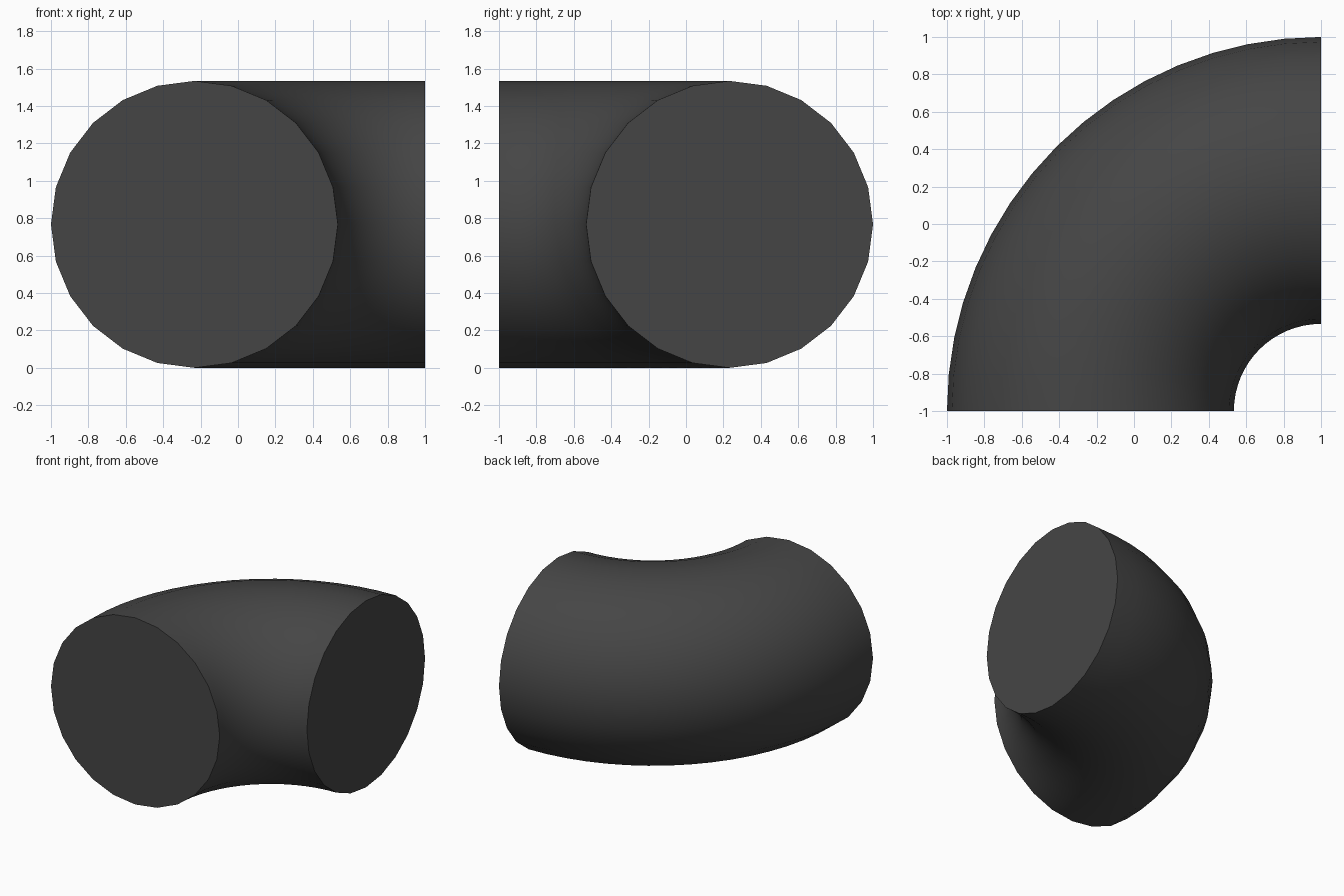
import bpy, bmesh
from math import sin, cos, pi, radians

if "Cube" in bpy.data.objects:
    bpy.data.objects.remove(bpy.data.objects["Cube"])

SIDES, STEPS = 24, 16          # tube facets, bend segments
TUBE_R, BEND_R = 0.767, 1.233  # tube radius, bend centreline radius
CX, CY = 1.0, -1.0             # bend centre

bm = bmesh.new()

# Circular sections swept through a quarter turn
rings = []
for i in range(STEPS + 1):
    a = pi / 2 + (pi / 2) * i / STEPS
    ring = []
    for j in range(SIDES):
        t = 2 * pi * j / SIDES
        r = BEND_R + TUBE_R * cos(t)
        ring.append(bm.verts.new((CX + r * cos(a), CY + r * sin(a), TUBE_R + TUBE_R * sin(t))))
    rings.append(ring)

# Curved wall
for lo, hi in zip(rings, rings[1:]):
    for j in range(SIDES):
        k = (j + 1) % SIDES
        bm.faces.new((lo[j], lo[k], hi[k], hi[j]))

# Flat end caps
bm.faces.new(rings[0])
bm.faces.new(rings[-1])
bmesh.ops.recalc_face_normals(bm, faces=bm.faces)

mesh = bpy.data.meshes.new("pipe_elbow")
bm.to_mesh(mesh)
bm.free()
elbow = bpy.data.objects.new("pipe_elbow", mesh)
bpy.context.collection.objects.link(elbow)

# Dark grey finish, smooth wall with crisp cap edges
mat = bpy.data.materials.new("dark_grey")
mat.diffuse_color = (0.06, 0.06, 0.06, 1)
mat.use_nodes = True
mat.node_tree.nodes["Principled BSDF"].inputs["Base Color"].default_value = mat.diffuse_color
mesh.materials.append(mat)
bpy.context.view_layer.objects.active = elbow
elbow.select_set(True)
bpy.ops.object.shade_smooth_by_angle(angle=radians(30))
